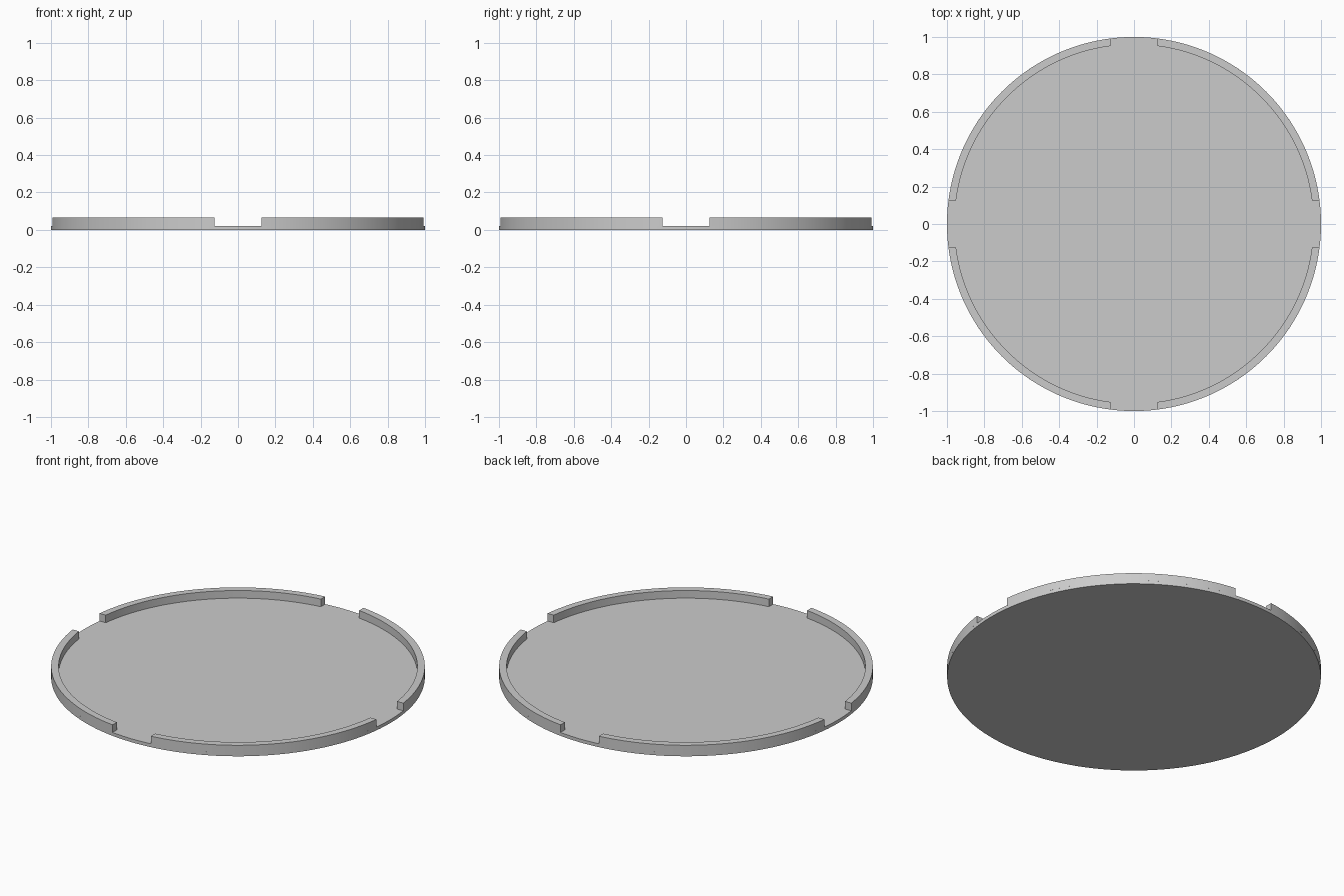
import bpy, bmesh
from math import asin, cos, sin, pi, radians

if "Cube" in bpy.data.objects:
    bpy.data.objects.remove(bpy.data.objects["Cube"])

R_OUT, R_IN = 1.0, 0.96      # rim radii
BASE_H, TOP = 0.02, 0.065    # plate thickness, rim top
GAP = 0.125                  # half width of each straight-sided gap
STEPS = 32


def smooth(obj):
    bpy.ops.object.select_all(action='DESELECT')
    obj.select_set(True)
    bpy.context.view_layer.objects.active = obj
    bpy.ops.object.shade_smooth_by_angle(angle=radians(30))


def arc(radius, start):
    a = asin(GAP / radius)
    return [(radius * cos(t), radius * sin(t))
            for t in (start + a + (pi / 2 - 2 * a) * i / STEPS for i in range(STEPS + 1))]


def rim_segment(name, start, mat):
    bm = bmesh.new()
    sections = []
    for (ox, oy), (ix, iy) in zip(arc(R_OUT, start), arc(R_IN, start)):
        sections.append([bm.verts.new(p) for p in (
            (ox, oy, BASE_H), (ox, oy, TOP), (ix, iy, TOP), (ix, iy, BASE_H))])
    for a, b in zip(sections, sections[1:]):
        for k in range(4):
            n = (k + 1) % 4
            bm.faces.new((a[k], b[k], b[n], a[n]))
    bm.faces.new(sections[0])
    bm.faces.new(sections[-1][::-1])
    bmesh.ops.recalc_face_normals(bm, faces=bm.faces)
    mesh = bpy.data.meshes.new(name)
    bm.to_mesh(mesh)
    bm.free()
    mesh.materials.append(mat)
    obj = bpy.data.objects.new(name, mesh)
    bpy.context.collection.objects.link(obj)
    smooth(obj)


# Round base plate
bpy.ops.mesh.primitive_cylinder_add(vertices=128, radius=R_OUT, depth=BASE_H,
                                    location=(0, 0, BASE_H / 2))
plate = bpy.context.object
plate.name = "base_plate"
smooth(plate)

# Four raised rim segments separated by gaps
rim_mat = bpy.data.materials.new("rim_grey")
rim_mat.diffuse_color = (0.6, 0.6, 0.63, 1)
rim_mat.use_nodes = True
rim_mat.node_tree.nodes["Principled BSDF"].inputs["Base Color"].default_value = rim_mat.diffuse_color
for q in range(4):
    rim_segment(f"rim_segment_{q + 1}", q * pi / 2, rim_mat)
